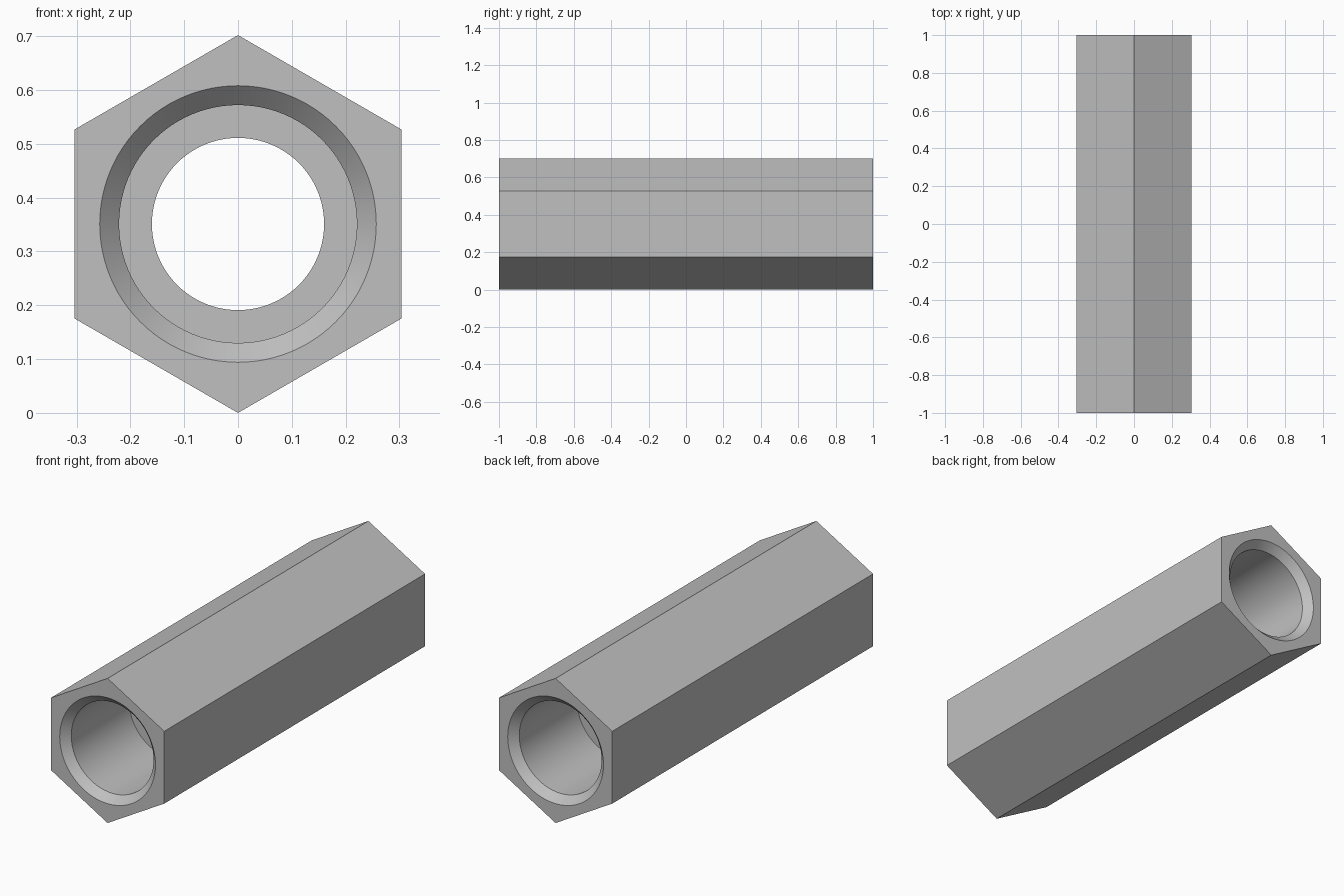
import bpy, bmesh
from math import cos, sin, pi, radians

if "Cube" in bpy.data.objects:
    bpy.data.objects.remove(bpy.data.objects["Cube"], do_unlink=True)

SEGMENTS = 96
HEX_RADIUS = 0.351

# Plain grey metal
grey = bpy.data.materials.new("grey_metal")
grey.use_nodes = True
colour = (0.53, 0.53, 0.53, 1)
grey.diffuse_color = colour
grey.node_tree.nodes["Principled BSDF"].inputs["Base Color"].default_value = colour

bm = bmesh.new()


def ring(radius, y, count):
    """Ring of vertices around the long axis, starting at the top corner."""
    angles = [pi / 2 + 2 * pi * i / count for i in range(count)]
    return [bm.verts.new((radius * cos(a), y, HEX_RADIUS + radius * sin(a))) for a in angles]


def bridge(a, b):
    n = len(a)
    for i in range(n):
        j = (i + 1) % n
        bm.faces.new((a[i], a[j], b[j], b[i]))


def end_face(corners, hole):
    """Hexagonal end with a round hole, one face per side of the hexagon."""
    step = SEGMENTS // 6
    for i in range(6):
        arc = [hole[(i * step + k) % SEGMENTS] for k in range(step, -1, -1)]
        bm.faces.new([corners[i], corners[(i + 1) % 6]] + arc)


# Outer hexagonal sides
front_hex, back_hex = (ring(HEX_RADIUS, y, 6) for y in (-1, 1))
bridge(front_hex, back_hex)

# Through hole: chamfer, wide bore and shoulder at each end, narrow middle
half = [(0.257, 1), (0.221, 0.963), (0.221, 0.52), (0.16, 0.52)]
profile = [(r, -y) for r, y in half] + half[::-1]
bore = [ring(r, y, SEGMENTS) for r, y in profile]
for a, b in zip(bore, bore[1:]):
    bridge(a, b)

# Flat ends
end_face(front_hex, bore[0])
end_face(back_hex, bore[-1])

bmesh.ops.recalc_face_normals(bm, faces=bm.faces)
mesh = bpy.data.meshes.new("hex_spacer")
bm.to_mesh(mesh)
bm.free()
mesh.materials.append(grey)

spacer = bpy.data.objects.new("hex_spacer", mesh)
bpy.context.collection.objects.link(spacer)
bpy.ops.object.select_all(action="DESELECT")
spacer.select_set(True)
bpy.context.view_layer.objects.active = spacer
bpy.ops.object.shade_smooth_by_angle(angle=radians(30))
